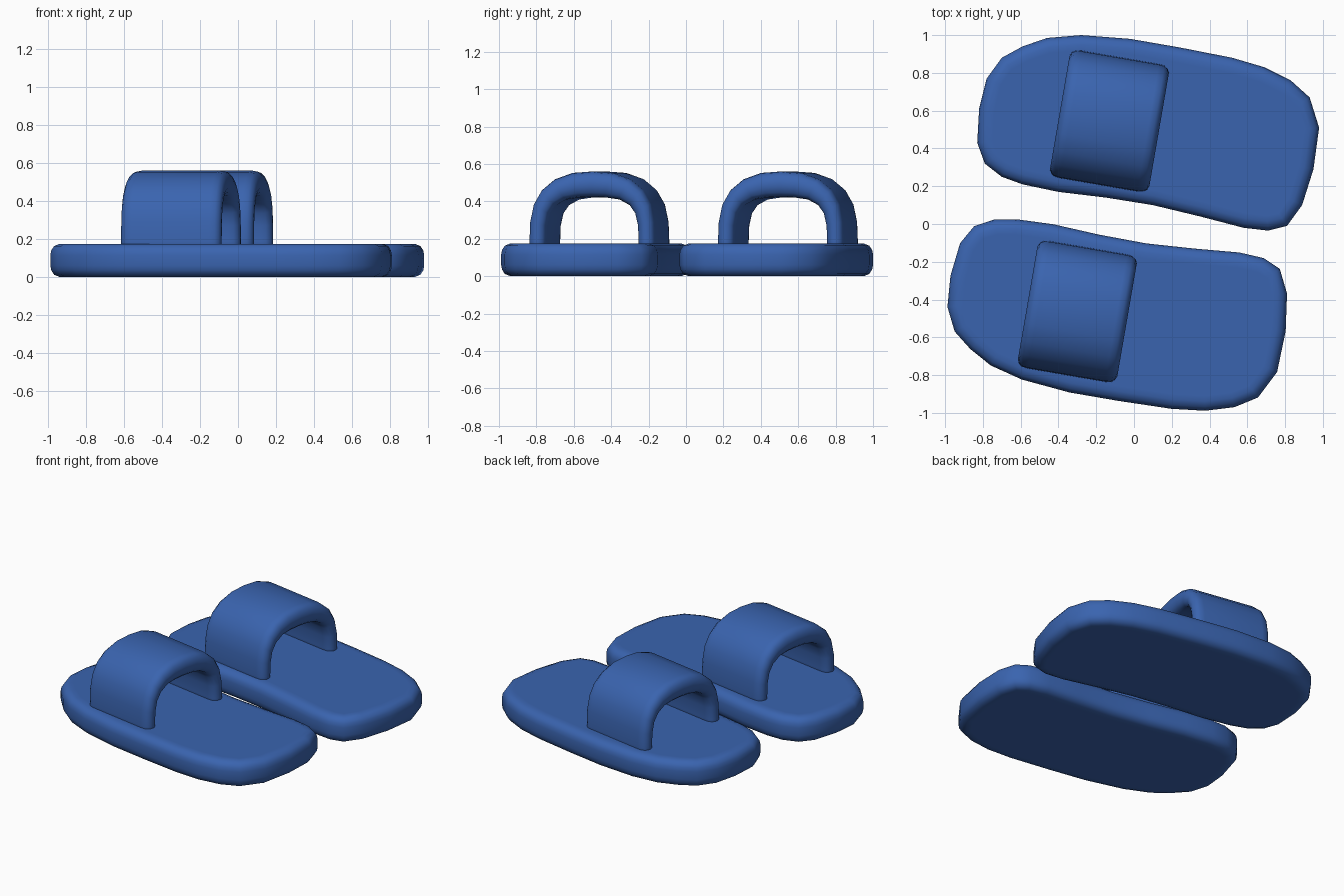
import bpy
import bmesh
from math import radians
from mathutils import Matrix, Vector

default_cube = bpy.data.objects.get("Cube")
if default_cube:
    bpy.data.objects.remove(default_cube, do_unlink=True)

# One blue material for everything
blue = bpy.data.materials.new("slipper_blue")
blue.use_nodes = True
blue.diffuse_color = (0.042, 0.127, 0.43, 1.0)
blue.node_tree.nodes["Principled BSDF"].inputs["Base Color"].default_value = blue.diffuse_color

TURN = Matrix.Rotation(radians(-9.8), 4, "Z")


def loft(name, rings, matrix):
    """Bridge closed rings of equal length, cap both ends, shade smooth."""
    bm = bmesh.new()
    loops = [[bm.verts.new(matrix @ Vector(point)) for point in ring] for ring in rings]
    for lower, upper in zip(loops, loops[1:]):
        for i in range(len(lower)):
            j = (i + 1) % len(lower)
            bm.faces.new((lower[i], lower[j], upper[j], upper[i]))
    bm.faces.new(loops[0])
    bm.faces.new(loops[-1])
    bmesh.ops.recalc_face_normals(bm, faces=bm.faces)
    for face in bm.faces:
        face.smooth = True
    mesh = bpy.data.meshes.new(name)
    bm.to_mesh(mesh)
    bm.free()
    mesh.materials.append(blue)
    part = bpy.data.objects.new(name, mesh)
    bpy.context.collection.objects.link(part)
    return part


def inset_outline(outline, amount):
    """Move each outline point inward along its averaged normal."""
    moved = []
    for i, point in enumerate(outline):
        before = (point - outline[i - 1]).normalized()
        after = (outline[(i + 1) % len(outline)] - point).normalized()
        tangent = (before + after).normalized()
        moved.append(point + Vector((-tangent.y, tangent.x)) * amount)
    return moved


# Sole outline, counter-clockwise, and its rounded edge as (inset, height)
sole_outline = [Vector(p) for p in (
    (-.28, 1), (-.46, .985), (-.59, .94), (-.7, .88), (-.78, .77), (-.82, .61),
    (-.83, .43), (-.79, .32), (-.7, .25), (-.59, .21), (-.4, .17), (-.15, .14),
    (.1, .1), (.35, .04), (.58, -.02), (.71, -.035), (.81, -.01), (.89, .1),
    (.95, .29), (.98, .51), (.93, .67), (.83, .76), (.69, .83), (.52, .88),
    (.24, .935), (-.02, .98))]
sole_edge = ((.08, 0), (.05, 0), (.02, .012), (.005, .035), (0, .06),
             (0, .115), (.005, .14), (.02, .163), (.05, .175), (.08, .175))
sole_rings = [[(p.x, p.y, height) for p in inset_outline(sole_outline, amount)]
              for amount, height in sole_edge]

# Half of the strap arch: outer and inner (side, height), from foot to crown
outer_half = ((.342, .1), (.342, .19), (.338, .29), (.318, .385), (.275, .46),
              (.205, .518), (.11, .552), (0, .56))
inner_half = ((.25, .1), (.25, .19), (.247, .27), (.232, .335), (.2, .38),
              (.145, .41), (.07, .421), (0, .423))


def full_arch(half):
    return [Vector((0, -y, z)) for y, z in half] + [Vector((0, y, z)) for y, z in half[-2::-1]]


# Strap cross-section: a rounded bar given as (distance from end, blend to outer)
half_length = 0.267
rim = ((.06, 1), (.03, .96), (.01, .82), (0, .6), (0, .4), (.01, .18), (.03, .04), (.06, 0))
section = [(gap - half_length, t) for gap, t in rim]
section += [(half_length - gap, t) for gap, t in reversed(rim)]
strap_rings = []
for outer, inner in zip(full_arch(outer_half), full_arch(inner_half)):
    strap_rings.append([inner.lerp(outer, t) + Vector((x, 0, 0)) for x, t in section])

# The second sole is the first one mirrored across its own length
first_centre = Matrix.Translation((-.13, .545, 0))
second_centre = Matrix.Translation((-.30, -.445, 0))
flip = Matrix.Diagonal((1, -1, 1, 1))
mirrored = second_centre @ TURN @ flip @ TURN.inverted() @ first_centre.inverted()

loft("back_slipper_sole", sole_rings, Matrix.Identity(4))
loft("front_slipper_sole", sole_rings, mirrored)
loft("back_slipper_strap", strap_rings, first_centre @ TURN)
loft("front_slipper_strap", strap_rings, Matrix.Translation((-.30, -.463, 0)) @ TURN)
